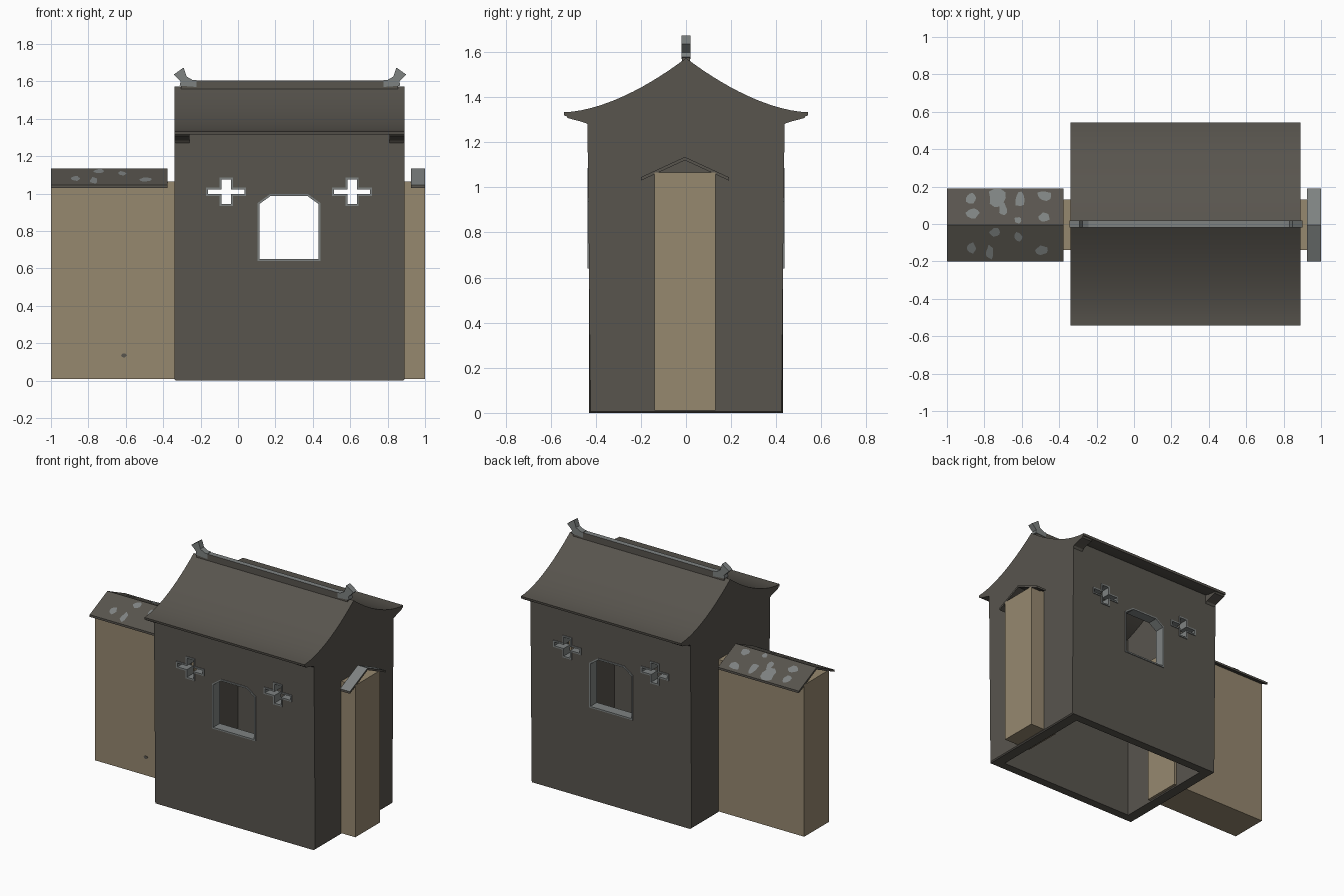
import bpy, bmesh, math, random
from mathutils import Vector

random.seed(4)
cube = bpy.data.objects.get("Cube")
if cube:
    bpy.data.objects.remove(cube, do_unlink=True)


def material(name, rgb):
    m = bpy.data.materials.new(name)
    m.use_nodes = True
    m.diffuse_color = (*rgb, 1)
    m.node_tree.nodes["Principled BSDF"].inputs["Base Color"].default_value = (*rgb, 1)
    return m


DARK = material("dark_stone", (0.098, 0.09, 0.076))
BEIGE = material("beige_plaster", (0.305, 0.246, 0.159))
GREY = material("pale_grey_stone", (0.21, 0.225, 0.222))

X0, X1 = -0.34, 0.89          # house ends
MID = (X0 + X1) / 2           # house centre
GABLE = 0.08                  # gable thickness
YC = -0.005                   # side wall centre line


def finish(name, bm, *mats):
    bmesh.ops.recalc_face_normals(bm, faces=bm.faces)
    me = bpy.data.meshes.new(name)
    bm.to_mesh(me)
    bm.free()
    for m in mats:
        me.materials.append(m)
    ob = bpy.data.objects.new(name, me)
    bpy.context.collection.objects.link(ob)
    return ob


def prism_mesh(pts, axis, a, b):
    """Extrude a profile: axis 'x' takes (y, z) points, axis 'y' takes (x, z)."""
    bm = bmesh.new()
    place = (lambda p, d: (d, *p)) if axis == "x" else (lambda p, d: (p[0], d, p[1]))
    ends = [[bm.verts.new(place(p, d)) for p in pts] for d in (a, b)]
    for ring in ends:
        bm.faces.new(ring)
    n = len(pts)
    for i in range(n):
        j = (i + 1) % n
        bm.faces.new((ends[0][i], ends[0][j], ends[1][j], ends[1][i]))
    return bm


def prism(name, pts, axis, a, b, mat):
    return finish(name, prism_mesh(pts, axis, a, b), mat)


def rect(u0, u1, v0, v1):
    return [(u0, v0), (u1, v0), (u1, v1), (u0, v1)]


def offset(pts, d):
    """Grow a counter-clockwise outline by d with mitred corners."""
    out = []
    for i, p in enumerate(pts):
        p = Vector(p)
        e1 = (p - Vector(pts[i - 1])).normalized()
        e2 = (Vector(pts[(i + 1) % len(pts)]) - p).normalized()
        n1, n2 = Vector((e1.y, -e1.x)), Vector((e2.y, -e2.x))
        out.append(tuple(p + (n1 + n2) * d / (1 + n1.dot(n2))))
    return out


def mirrored(half):
    """Complete a half profile across its first axis."""
    return half + [(-u, v) for u, v in reversed(half) if abs(u) > 1e-6]


# Curved roof line
def roof_z(y):
    return 1.333 + 0.24 * (1 - abs(y) / 0.542) ** 1.7


slope = [0.542 * i / 14 for i in range(15)]

# Roof sheet
top = [(y, roof_z(y)) for y in [-s for s in reversed(slope)] + slope[1:]]
under = [(y * 0.995, z - 0.016) for y, z in reversed(top)]
roof = prism("curved_roof", top + under, "x", X0, X1, DARK)
bpy.context.view_layer.objects.active = roof
roof.select_set(True)
bpy.ops.object.shade_smooth_by_angle(angle=math.radians(30))
roof.select_set(False)

# Gable ends with flared eave brackets
half = [(0.43, 0), (0.43, 1.27), (0.44, 1.283), (0.47, 1.293), (0.524, 1.307), (0.538, 1.325)]
half += [(y, roof_z(y) - 0.006) for y in reversed(slope[:-1])]
for side, outer, inner in (("right", X0, X0 + GABLE), ("left", X1, X1 - GABLE)):
    bm = prism_mesh(mirrored(half), "x", inner, outer)
    rim = [e for e in bm.edges if all(abs(v.co.x - outer) < 1e-5 and v.co.z < 1.28 for v in e.verts)]
    bmesh.ops.bevel(bm, geom=rim, offset=0.007, segments=1, affect="EDGES")
    finish(side + "_gable", bm, DARK)

# Opening outlines
def cross(cx, cz=1.01, w=0.097, h=0.066, a=0.025, b=0.013):
    quarter = [(w, -b), (w, b), (a, b), (a, h)]
    pts = quarter + [(-x, z) for x, z in reversed(quarter)][:3]
    pts += [(-w, -b), (-a, -b), (-a, -h), (a, -h), (a, -b)]
    return [(cx + x, cz + z) for x, z in pts]


window = [(MID - 0.16, 0.65), (MID + 0.155, 0.65), (MID + 0.155, 0.945),
          (MID + 0.095, 0.988), (MID - 0.1, 0.988), (MID - 0.16, 0.945)]
openings = {"window": window, "right_cross": cross(MID - 0.338), "left_cross": cross(MID + 0.335)}

# Front and back walls, pierced by the openings
cutters = [prism(n + "_cutter", offset(p, 0.005), "y", -0.7, 0.7, DARK) for n, p in openings.items()]
for name, y0, y1 in (("front_wall", -0.43, -0.37), ("back_wall", 0.37, 0.43)):
    wall = prism(name, rect(X0 + GABLE, X1 - GABLE, 0, 1.34), "y", y0, y1, DARK)
    for c in cutters:
        mod = wall.modifiers.new("opening", "BOOLEAN")
        mod.operation, mod.solver, mod.object = "DIFFERENCE", "EXACT", c
    bpy.context.view_layer.update()
    cut = bpy.data.meshes.new_from_object(wall.evaluated_get(bpy.context.evaluated_depsgraph_get()))
    wall.modifiers.clear()
    wall.data = cut
for c in cutters:
    bpy.data.objects.remove(c, do_unlink=True)

# Stone linings around each opening
for side, y0, y1 in (("front", -0.436, -0.364), ("back", 0.364, 0.436)):
    for name, pts in openings.items():
        bm = bmesh.new()
        loops = [[bm.verts.new((x, y, z)) for x, z in p]
                 for p, y in ((pts, y0), (offset(pts, 0.01), y0), (offset(pts, 0.01), y1), (pts, y1))]
        n = len(pts)
        for k in range(4):
            a, b = loops[k], loops[(k + 1) % 4]
            for i in range(n):
                j = (i + 1) % n
                bm.faces.new((a[i], a[j], b[j], b[i]))
        finish(f"{side}_{name}_lining", bm, GREY)

# Ridge beam with pale top, and upturned finials
bm = prism_mesh(rect(MID - 0.58, MID + 0.58, 1.555, 1.604), "y", -0.018, 0.018)
bm.normal_update()
for f in bm.faces:
    f.material_index = int(f.calc_center_median().z > 1.6)
finish("ridge_beam", bm, DARK, GREY)
finial = [(0.5, 1.57), (0.59, 1.577), (0.585, 1.599), (0.622, 1.636),
          (0.569, 1.674), (0.553, 1.626), (0.52, 1.607), (0.5, 1.607)]
for side, s in (("left", 1), ("right", -1)):
    prism(side + "_ridge_finial", [(MID + 0.003 + s * d, z) for d, z in finial], "y", -0.02, 0.02, GREY)

# Side boundary walls running into the house
prism("right_boundary_wall", rect(-1, X0 + GABLE + 0.02, 0.01, 1.065), "y", -0.14, 0.13, BEIGE)
prism("left_boundary_wall", rect(X1 - GABLE - 0.02, 1, 0.01, 1.065), "y", -0.14, 0.13, BEIGE)

# Pitched caps on the boundary walls
def cap_z(y):
    return 1.135 - 0.46 * abs(y - YC)


cap = [(YC + y, z) for y, z in ((-0.195, 1.03), (0, 1.12), (0.195, 1.03),
                                (0.195, 1.045), (0, 1.135), (-0.195, 1.045))]
prism("right_wall_cap", cap, "x", -1, -0.378, DARK)
bm = prism_mesh(cap, "x", 0.925, 1)
bmesh.ops.recalc_face_normals(bm, faces=bm.faces)
for f in bm.faces:
    f.material_index = int(f.normal.z > 0.3)
finish("left_wall_cap", bm, DARK, GREY)

# Worn pale patches on the long cap
patches = [(-0.87, 0.14, 0.03, 0.03), (-0.86, 0.06, 0.035, 0.028), (-0.73, 0.14, 0.05, 0.05),
           (-0.7, 0.08, 0.022, 0.03), (-0.61, 0.13, 0.026, 0.045), (-0.62, 0.02, 0.02, 0.018),
           (-0.48, 0.15, 0.04, 0.026), (-0.48, 0.04, 0.03, 0.024), (-0.74, -0.045, 0.03, 0.022),
           (-0.62, -0.07, 0.025, 0.024), (-0.87, -0.13, 0.03, 0.028), (-0.77, -0.15, 0.022, 0.035),
           (-0.49, -0.14, 0.034, 0.028)]
bm = bmesh.new()
for cx, cy, rx, ry in patches:
    ring = []
    for k in range(10):
        t, r = math.tau * k / 10, random.uniform(0.75, 1.2)
        y = min(cy + r * ry * math.sin(t), 0.188)
        y = max(y, YC + 0.002) if cy > YC else min(y, YC - 0.002)
        ring.append(bm.verts.new((cx + r * rx * math.cos(t), y, cap_z(y) + 0.003)))
    bm.faces.new(ring)
finish("cap_patches", bm, GREY)

# Small chip in the plaster
chip = [(-0.61 + 0.016 * math.cos(k), 0.135 + 0.012 * math.sin(k)) for k in range(6)]
prism("plaster_chip", chip, "y", -0.142, -0.138, DARK)
